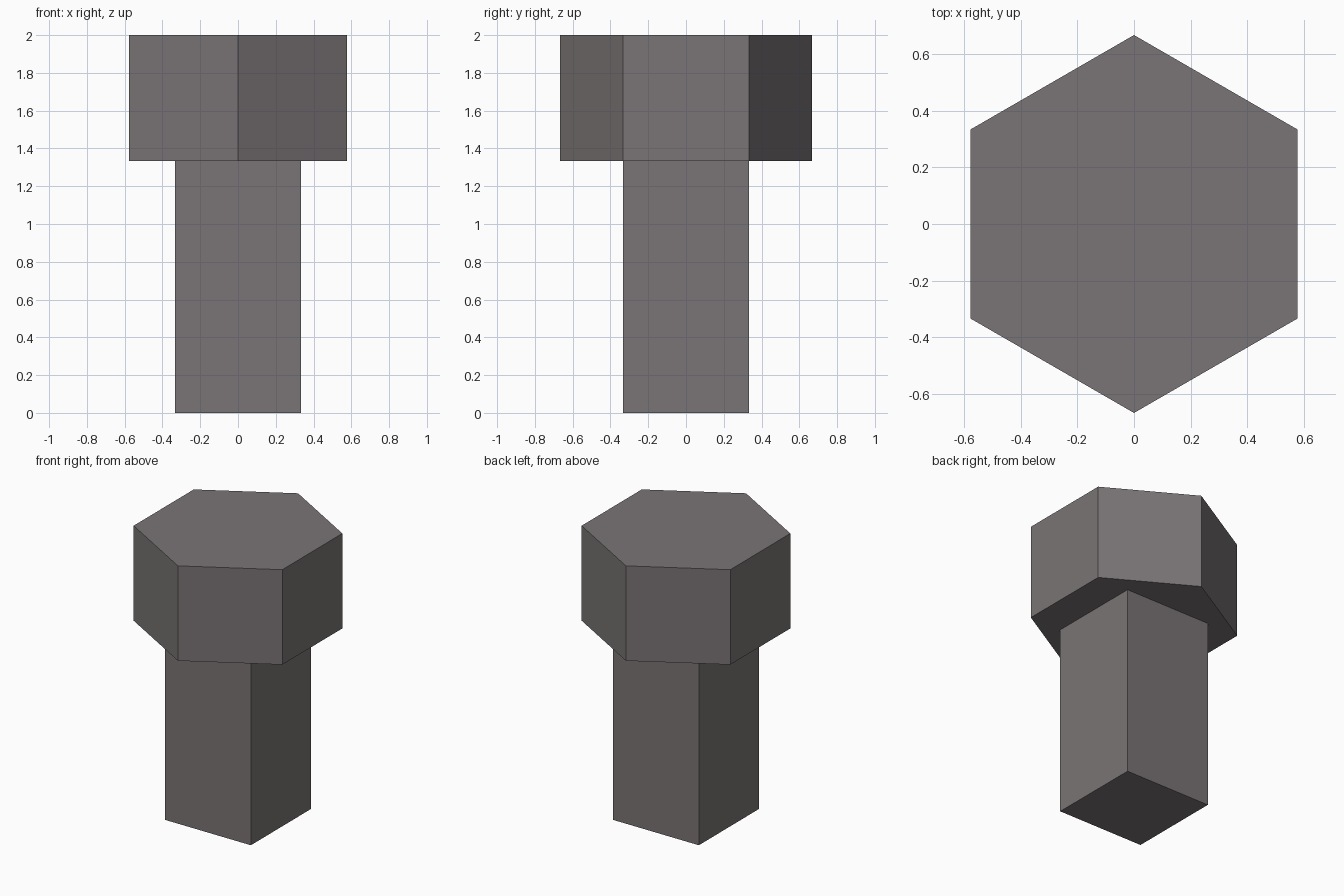
import bpy
import math

if "Cube" in bpy.data.objects:
    bpy.data.objects.remove(bpy.data.objects["Cube"])

# Single grey metal colour
metal = bpy.data.materials.new("warm grey metal")
metal.diffuse_color = (0.195, 0.175, 0.178, 1)
metal.use_nodes = True
metal.node_tree.nodes["Principled BSDF"].inputs["Base Color"].default_value = metal.diffuse_color


def finish(name):
    ob = bpy.context.object
    ob.name = name
    ob.data.materials.append(metal)
    return ob


SPLIT = 4 / 3  # height where the shaft meets the head

# Square shaft
bpy.ops.mesh.primitive_cube_add(size=1, location=(0, 0, SPLIT / 2))
shaft = finish("bolt_shaft")
shaft.scale = (2 / 3, 2 / 3, SPLIT)

# Hexagonal head, corners pointing to front and back
bpy.ops.mesh.primitive_cylinder_add(vertices=6, radius=2 / 3, depth=2 - SPLIT,
                                    location=(0, 0, (2 + SPLIT) / 2))
finish("bolt_head")
